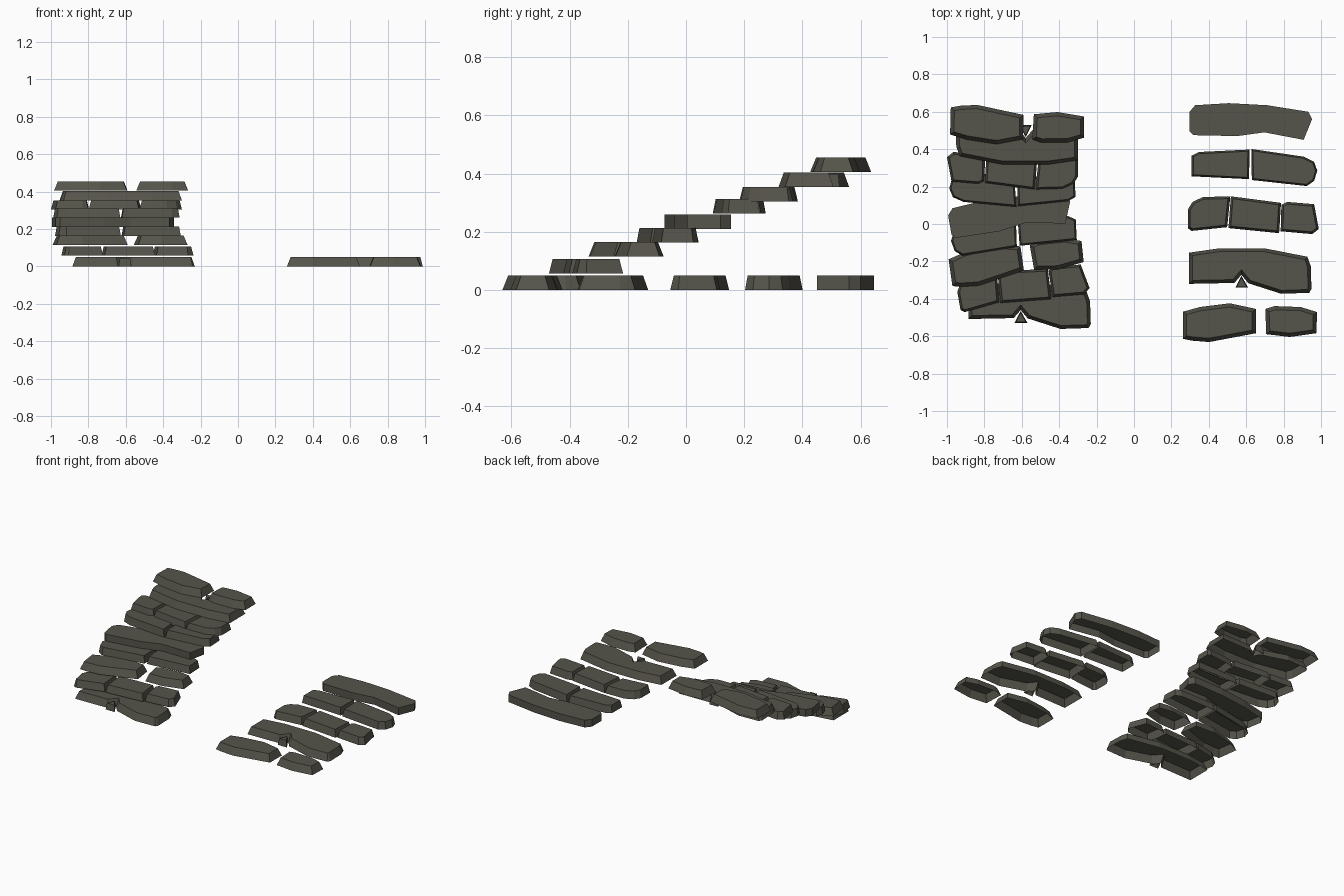
import bpy, bmesh
from math import radians
from mathutils import Vector, Matrix

if "Cube" in bpy.data.objects:
    bpy.data.objects.remove(bpy.data.objects["Cube"])

stone = bpy.data.materials.new("dark_stone")
stone.diffuse_color = (0.092, 0.089, 0.070, 1)
stone.use_nodes = True
stone.node_tree.nodes["Principled BSDF"].inputs["Base Color"].default_value = stone.diffuse_color

# Stone outlines at ground level, in hundredths, local to the strip centre
LONG_SLAB = [[(-33, 5), (-30, 8.5), (-12, 9.6), (8.5, 8.5), (30.5, 5), (32.5, 1),
              (28, -10), (7, -6), (-7.5, -8), (-31, -7.5), (-33, -5.5)]]
PAIR = [[(-33.5, 6), (-29.5, 8), (-2.5, 9.3), (-2.8, -6.5), (-33.5, -5)],
        [(-1.6, 9.6), (26.5, 5.5), (32, 2.7), (33.7, -2), (32, -7.5), (28, -10.2), (-1.3, -7)]]
TRIPLE = [[(-35, 3), (-32.5, 7), (-27, 9.6), (-12.3, 10), (-14, -6.5), (-33, -8.5), (-35, -7)],
          [(-12, 10), (14.8, 6.5), (13.8, -9.7), (-13.3, -7)],
          [(15, 5.5), (18, 7), (32.5, 5.8), (35, -7.5), (31.5, -10.2), (14.6, -8.7)]]
NOTCHED = [[(-32.7, 9.7), (-16.5, 12), (7.5, 12), (30.5, 7.5), (32.3, 2.5), (32.7, -9.7),
            (31.5, -11.8), (16.5, -12.3), (-1, -6.7), (-4.8, -2.2), (-8.5, -6.5), (-32.7, -7)]]
GAPPED = [[(-36, 5.5), (-27, 8), (-11, 10), (3, 7), (3, -6), (-22, -10.7), (-31, -10), (-36, -9)],
          [(8, 7), (13, 8.5), (27, 8), (35.7, 5.3), (35.3, -6), (21, -8), (8.5, -6.5)]]
CHIP = [(-8, -9), (-4.8, -2.7), (-1.2, -9)]


def inset(pts, d):
    """Move a counter-clockwise outline inwards by d with mitred corners."""
    out = []
    for i, p in enumerate(pts):
        a = (p - pts[i - 1]).normalized()
        b = (pts[(i + 1) % len(pts)] - p).normalized()
        na, nb = Vector((-a.y, a.x)), Vector((-b.y, b.x))
        out.append(p + (na + nb) * d / (1 + na.dot(nb)))
    return out


def add_stone(bm, outline, mat, z, h, taper):
    """Open-bottomed slab whose top is smaller than its base."""
    pts = [mat @ (Vector(p) / 100) for p in outline]
    area = sum(pts[i - 1].cross(pts[i]) for i in range(len(pts)))
    if area < 0:
        pts.reverse()
    low = [bm.verts.new((p.x, p.y, z)) for p in pts]
    top = [bm.verts.new((p.x, p.y, z + h)) for p in inset(pts, taper)]
    bm.faces.new(top)
    for i in range(len(pts)):
        bm.faces.new((low[i - 1], low[i], top[i], top[i - 1]))


def strip(name, kind, x, y, z=0.0, rot=0.0, flip=(1, 1)):
    outlines, taper = kind
    mat = Matrix.Rotation(radians(rot), 2) @ Matrix(((flip[0], 0), (0, flip[1])))
    bm = bmesh.new()
    for o in outlines:
        add_stone(bm, o, mat, z, 0.05, taper)
    if outlines is NOTCHED:
        add_stone(bm, CHIP, mat, z, 0.045, 0.004)
    me = bpy.data.meshes.new(name)
    bm.to_mesh(me)
    bm.free()
    me.materials.append(stone)
    ob = bpy.data.objects.new(name, me)
    ob.location = (x, y, 0)
    bpy.context.collection.objects.link(ob)


A, B, C = (LONG_SLAB, 0.0), (PAIR, 0.009), (TRIPLE, 0.012)
D, E = (NOTCHED, 0.018), (GAPPED, 0.02)

# Loose strips lying on the ground
strip("loose_long_slab", A, 0.627, 0.55)
strip("loose_pair", B, 0.643, 0.305)
strip("loose_triple", C, 0.638, 0.048)
strip("loose_notched", D, 0.622, -0.25)
strip("loose_gapped", E, 0.622, -0.524)

# Staircase, bottom step to top step
steps = [(D, -0.558, -0.438, 0.0, 0, (1, 1)),
         (C, -0.595, -0.33, 0.057, 10, (1, 1)),
         (E, -0.627, -0.193, 0.114, 8, (1, 1)),
         (B, -0.643, -0.053, 0.163, 3, (-1, 1)),
         (A, -0.66, 0.053, 0.21, 10, (1, 1)),
         (B, -0.65, 0.187, 0.262, 183, (1, 1)),
         (C, -0.65, 0.283, 0.303, 180, (1, 1)),
         (D, -0.627, 0.438, 0.353, 180, (1, 1)),
         (E, -0.622, 0.524, 0.405, -1.5, (1, -1))]
for i, (kind, x, y, z, rot, flip) in enumerate(steps):
    strip(f"stair_step_{i + 1}", kind, x, y, z, rot, flip)
